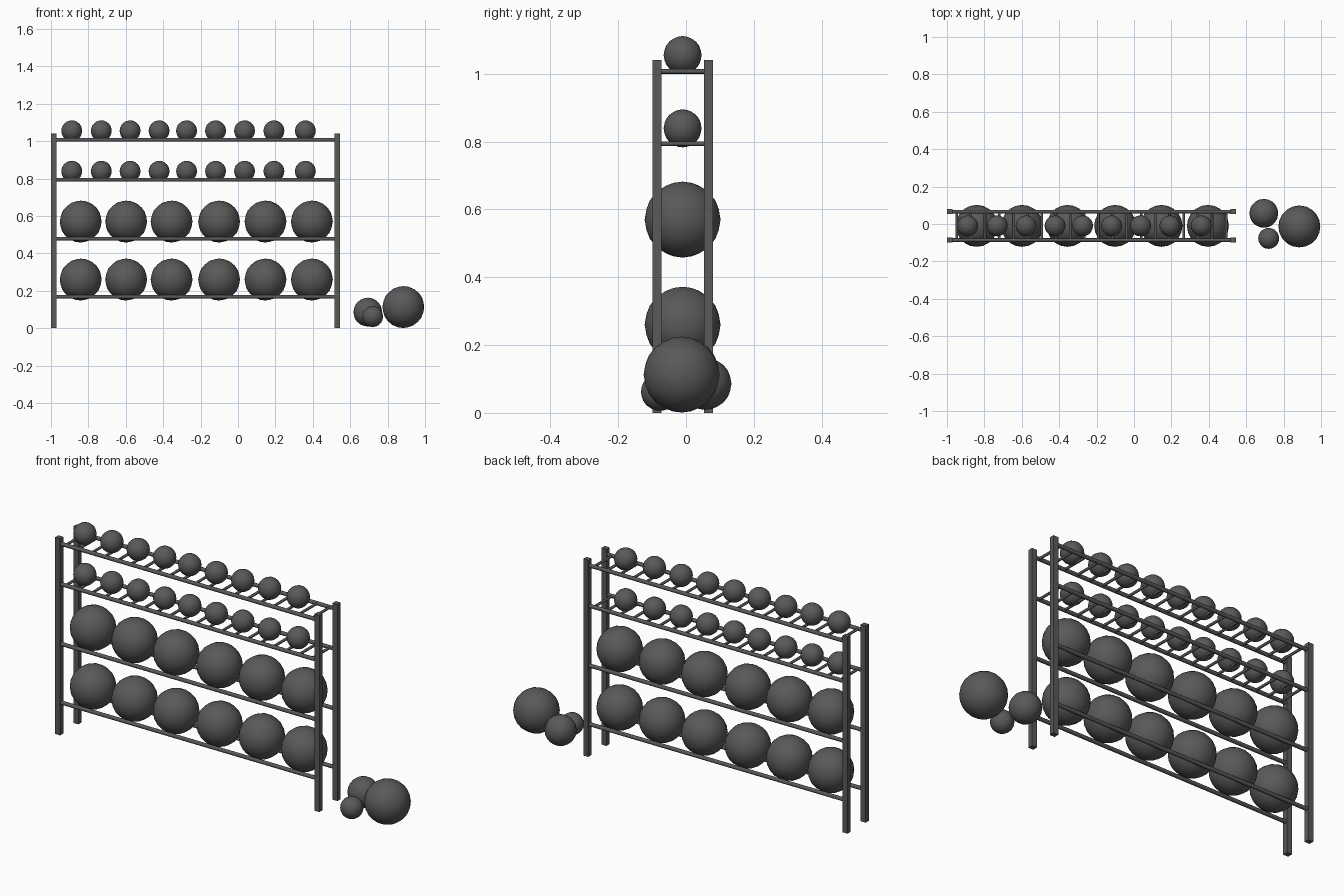
import bpy
import math

if "Cube" in bpy.data.objects:
    bpy.data.objects.remove(bpy.data.objects["Cube"], do_unlink=True)

# Single dark grey finish
grey = bpy.data.materials.new("dark_grey")
grey.use_nodes = True
colour = (0.1, 0.1, 0.1, 1)
grey.diffuse_color = colour
grey.node_tree.nodes["Principled BSDF"].inputs["Base Color"].default_value = colour

MID_Y = -0.01
LEFT, RIGHT = -0.986, 0.531


def finish(name):
    obj = bpy.context.object
    obj.name = name
    obj.data.materials.append(grey)
    return obj


def box(name, centre, size):
    bpy.ops.mesh.primitive_cube_add(size=1, location=centre)
    obj = finish(name)
    obj.scale = size
    return obj


def bar(name, centre, length, radius, rotation):
    bpy.ops.mesh.primitive_cylinder_add(vertices=12, radius=radius, depth=length,
                                        location=centre, rotation=rotation)
    finish(name)
    bpy.ops.object.shade_smooth_by_angle(angle=math.radians(40))


def ball(name, centre, radius):
    bpy.ops.mesh.primitive_ico_sphere_add(subdivisions=3, radius=radius, location=centre)
    finish(name)
    bpy.ops.object.shade_smooth()


# Four upright posts
for x in (LEFT, RIGHT):
    for side in (-1, 1):
        box("post", (x, MID_Y + side * 0.076, 0.52), (0.029, 0.027, 1.04))

# Front and back rails of every shelf
shelves = {"bottom": 0.168, "lower": 0.478, "upper": 0.794, "top": 1.007}
for shelf, z in shelves.items():
    for side in (-1, 1):
        bar(shelf + "_rail", ((LEFT + RIGHT) / 2, MID_Y + side * 0.076, z),
            RIGHT - LEFT, 0.01, (0, math.pi / 2, 0))

# Rungs across the two narrow shelves
RUNGS = 20
for shelf in ("upper", "top"):
    for i in range(RUNGS):
        x = LEFT + (RIGHT - LEFT) * (i + 0.5) / RUNGS
        bar(shelf + "_rung", (x, MID_Y, shelves[shelf]), 0.152, 0.007, (math.pi / 2, 0, 0))

# Large balls resting between the rails
for z in (0.26, 0.57):
    for x in (-0.841, -0.598, -0.355, -0.101, 0.147, 0.395):
        ball("large_ball", (x, MID_Y, z), 0.112)

# Small balls resting on the rungs
for z in (0.839, 1.055):
    for x in (-0.889, -0.731, -0.577, -0.422, -0.275, -0.12, 0.035, 0.192, 0.36):
        ball("small_ball", (x, MID_Y, z), 0.056)

# Loose balls on the floor
ball("floor_large_ball", (0.884, -0.013, 0.113), 0.112)
ball("floor_medium_ball", (0.694, 0.057, 0.086), 0.077)
ball("floor_small_ball", (0.72, -0.077, 0.062), 0.056)
